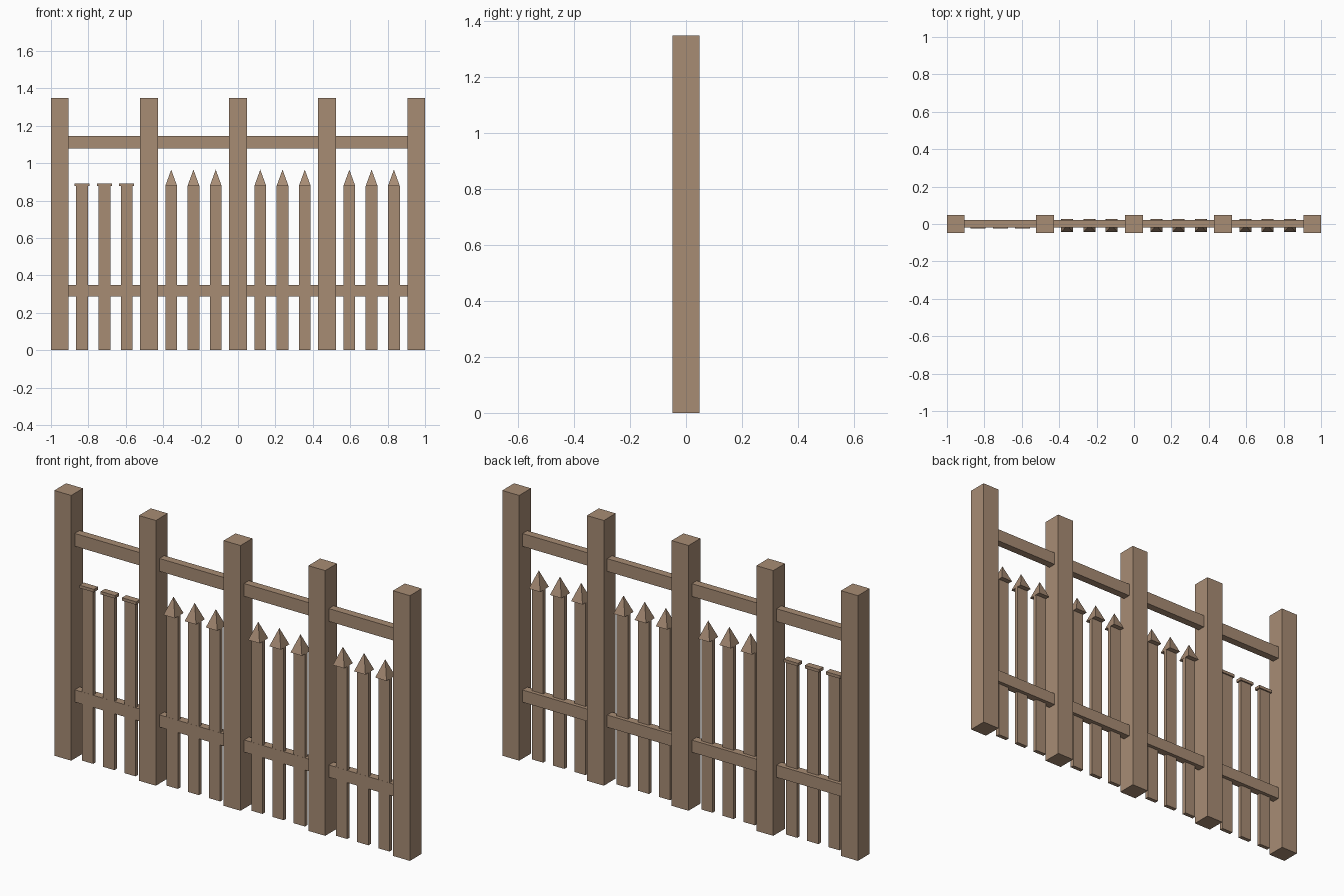
import bpy
import bmesh
from mathutils import Matrix, Vector

cube = bpy.data.objects.get("Cube")
if cube:
    bpy.data.objects.remove(cube, do_unlink=True)

# Single weathered wood colour
wood = bpy.data.materials.new("brown_wood")
wood.use_nodes = True
colour = (0.39, 0.262, 0.175, 1)
wood.diffuse_color = colour
bsdf = wood.node_tree.nodes["Principled BSDF"]
bsdf.inputs["Base Color"].default_value = colour
bsdf.inputs["Roughness"].default_value = 0.9


def finish(name, bm):
    bmesh.ops.recalc_face_normals(bm, faces=bm.faces)
    mesh = bpy.data.meshes.new(name)
    bm.to_mesh(mesh)
    bm.free()
    mesh.materials.append(wood)
    obj = bpy.data.objects.new(name, mesh)
    bpy.context.collection.objects.link(obj)
    return obj


def box(name, x, y, z, bottom_size):
    """Box with its base centred on x, y, z."""
    bm = bmesh.new()
    bmesh.ops.create_cube(bm, size=1)
    bmesh.ops.scale(bm, vec=bottom_size, verts=bm.verts)
    bmesh.ops.translate(bm, vec=(x, y, z + bottom_size[2] / 2), verts=bm.verts)
    return finish(name, bm)


def pyramid(name, x, y, z, size):
    """Four-sided point with its base centred on x, y, z."""
    bm = bmesh.new()
    w, d, h = size
    base = [bm.verts.new((x + sx * w / 2, y + sy * d / 2, z))
            for sx, sy in ((-1, -1), (1, -1), (1, 1), (-1, 1))]
    tip = bm.verts.new((x, y, z + h))
    bm.faces.new(base)
    for i in range(4):
        bm.faces.new((base[i], base[(i + 1) % 4], tip))
    return finish(name, bm)


POST = 0.095
HEIGHT = 1.348
SPAN = (2 - POST) / 4
PICKET_Y = -0.008
PICKET_TOP = 0.877
first_post = -1 + POST / 2

# Square posts
for i in range(5):
    box(f"post_{i + 1}", first_post + i * SPAN, 0, 0, (POST, POST, HEIGHT))

for bay in range(4):
    start = first_post + bay * SPAN

    # Rails between neighbouring posts
    for name, z, h in (("lower_rail", 0.287, 0.062), ("upper_rail", 1.079, 0.065)):
        box(f"{name}_{bay + 1}", start + SPAN / 2, 0.001, z,
            (SPAN - POST, 0.039, h))

    # Pickets: flat caps in the first bay, points in the others
    for k in range(1, 4):
        x = start + k * SPAN / 4
        label = f"{bay + 1}_{k}"
        box(f"picket_{label}", x, PICKET_Y, 0, (0.063, 0.02, PICKET_TOP))
        if bay == 0:
            box(f"picket_cap_{label}", x, PICKET_Y, PICKET_TOP, (0.08, 0.034, 0.015))
        else:
            pyramid(f"picket_point_{label}", x, PICKET_Y, PICKET_TOP,
                    (0.064, 0.07, 0.088))
